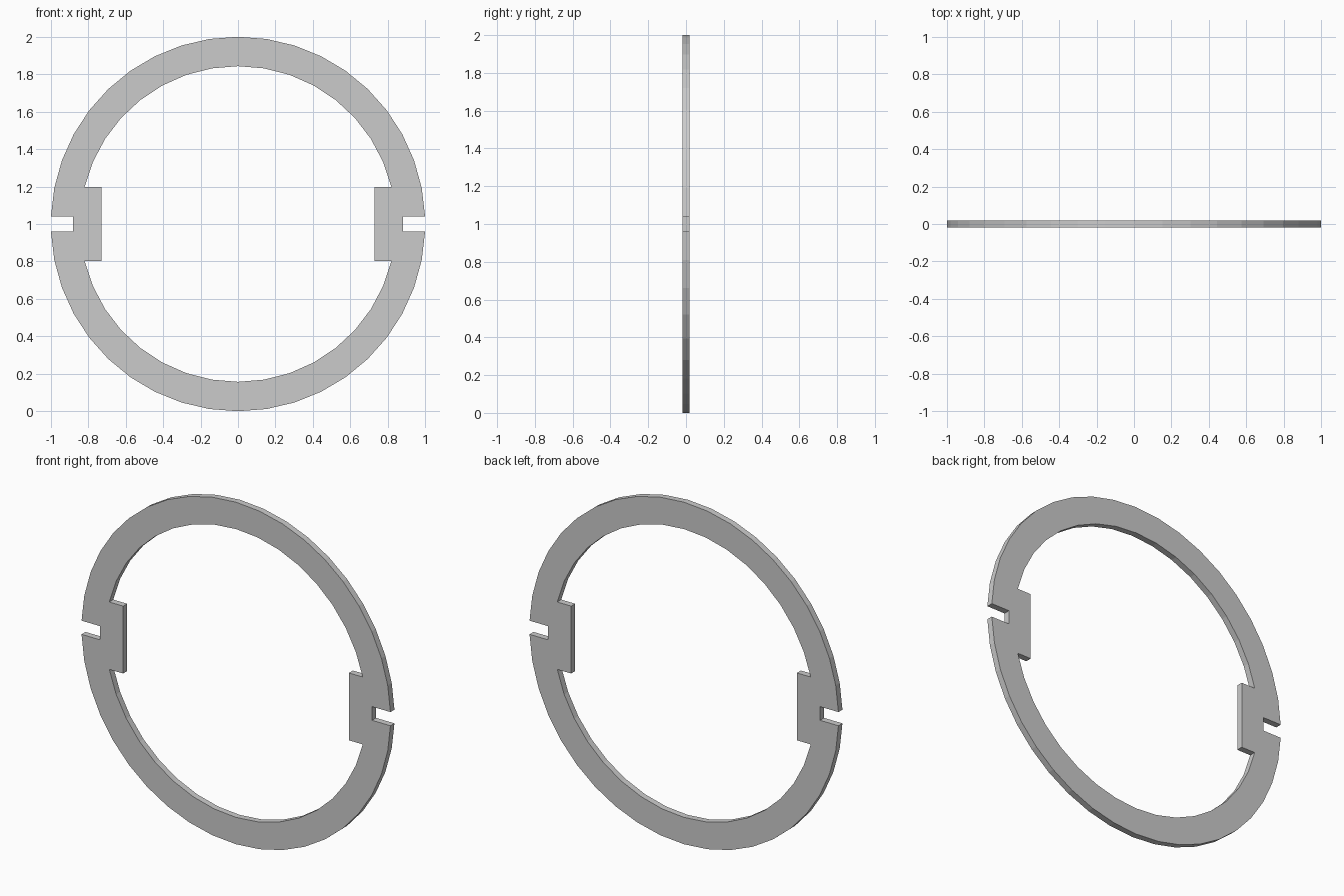
import bpy
import bmesh
from math import sin, cos, asin, pi

if "Cube" in bpy.data.objects:
    bpy.data.objects.remove(bpy.data.objects["Cube"])

OUTER, INNER = 1.0, 0.843
SLOT_HALF, SLOT_X = 0.04, 0.88
PAD_HALF, PAD_X = 0.197, 0.73
THICKNESS = 0.037


def arc(radius, z_start, steps):
    """Points from height z_start up to the top of the circle."""
    a0 = asin(z_start / radius)
    pts = []
    for i in range(steps):
        a = a0 + (pi / 2 - a0) * i / steps
        pts.append((radius * cos(a), radius * sin(a)))
    return pts + [(0.0, radius)]


# Quarter outline: slot, outer rim, inner rim, inner pad
outline = [(PAD_X, 0), (SLOT_X, 0), (SLOT_X, SLOT_HALF)]
outline += arc(OUTER, SLOT_HALF, 10)
outline += reversed(arc(INNER, PAD_HALF, 8))
outline += [(PAD_X, PAD_HALF)]

bm = bmesh.new()
bm.faces.new([bm.verts.new((x, 0, z)) for x, z in outline])
mesh = bpy.data.meshes.new("slotted_ring")
bm.to_mesh(mesh)
bm.free()

ring = bpy.data.objects.new("slotted_ring", mesh)
ring.location.z = 1.0
bpy.context.collection.objects.link(ring)

# Mirror the quarter into a full ring, then give it thickness
mirror = ring.modifiers.new("Mirror", 'MIRROR')
mirror.use_axis = (True, False, True)
mirror.use_mirror_merge = True
mirror.merge_threshold = 0.0005
solid = ring.modifiers.new("Thickness", 'SOLIDIFY')
solid.thickness = THICKNESS
solid.offset = 0
